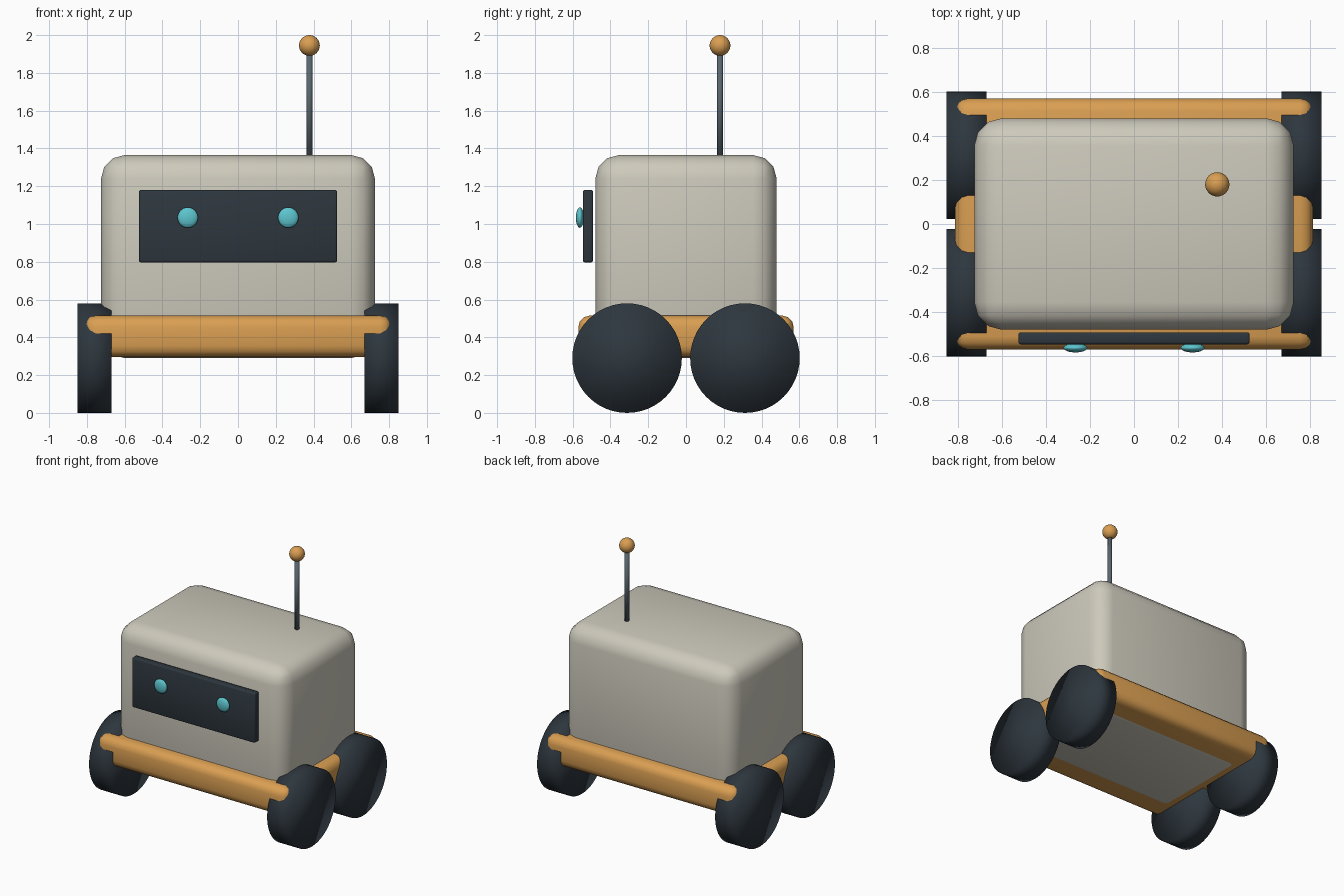
import bpy
import math

if "Cube" in bpy.data.objects:
    bpy.data.objects.remove(bpy.data.objects["Cube"])


def material(name, rgb):
    m = bpy.data.materials.new(name)
    m.diffuse_color = (*rgb, 1.0)
    m.use_nodes = True
    m.node_tree.nodes["Principled BSDF"].inputs["Base Color"].default_value = m.diffuse_color
    return m


CREAM = material("warm_cream", (0.61, 0.585, 0.50))
ORANGE = material("amber_orange", (0.70, 0.345, 0.085))
DARK = material("dark_slate", (0.027, 0.038, 0.049))
GREY = material("steel_grey", (0.10, 0.135, 0.16))
TEAL = material("teal_glow", (0.11, 0.56, 0.62))


def finish(name, mat):
    ob = bpy.context.object
    ob.name = name
    ob.data.materials.append(mat)
    return ob


def rounded_box(name, lo, hi, radius, segments, mat):
    """Box between two corners with all edges rounded."""
    bpy.ops.mesh.primitive_cube_add(size=1, location=[(a + b) / 2 for a, b in zip(lo, hi)])
    ob = finish(name, mat)
    ob.scale = [b - a for a, b in zip(lo, hi)]
    bpy.ops.object.transform_apply(location=False, rotation=False, scale=True)
    bevel = ob.modifiers.new("rounding", 'BEVEL')
    bevel.width = radius
    bevel.segments = segments
    bpy.ops.object.shade_smooth()
    return ob


def cylinder(name, centre, radius, depth, sides, mat, rotation=(0, 0, 0)):
    bpy.ops.mesh.primitive_cylinder_add(vertices=sides, radius=radius, depth=depth,
                                        location=centre, rotation=rotation)
    bpy.ops.object.shade_smooth()
    return finish(name, mat)


def ball(name, centre, scale, mat):
    bpy.ops.mesh.primitive_uv_sphere_add(segments=32, ring_count=16, radius=1, location=centre)
    ob = finish(name, mat)
    ob.scale = scale
    bpy.ops.object.transform_apply(location=False, rotation=False, scale=True)
    bpy.ops.object.shade_smooth()
    return ob


# Body shell, its floor just showing under the chassis
rounded_box("body", (-0.725, -0.48, 0.29), (0.725, 0.48, 1.365), 0.125, 3, CREAM)

# Chassis slab around the base of the body
rounded_box("chassis", (-0.813, -0.57, 0.295), (0.813, 0.57, 0.515), 0.06, 3, ORANGE)

# Face screen
rounded_box("face_screen", (-0.525, -0.546, 0.797), (0.525, -0.492, 1.18), 0.01, 2, DARK)

# Eyes and wheels, mirrored left and right
for side, sx in (("left", -1), ("right", 1)):
    ball(f"eye_{side}", (sx * 0.266, -0.562, 1.034), (0.054, 0.021, 0.054), TEAL)
    for end, sy in (("front", -1), ("back", 1)):
        cylinder(f"wheel_{end}_{side}", (sx * 0.76, sy * 0.312, 0.29), 0.29, 0.18, 48,
                 DARK, (0, math.pi / 2, 0))

# Antenna with ball tip
cylinder("antenna_rod", (0.378, 0.18, 1.64), 0.0165, 0.58, 20, GREY)
ball("antenna_tip", (0.378, 0.18, 1.945), (0.055, 0.055, 0.055), ORANGE)
